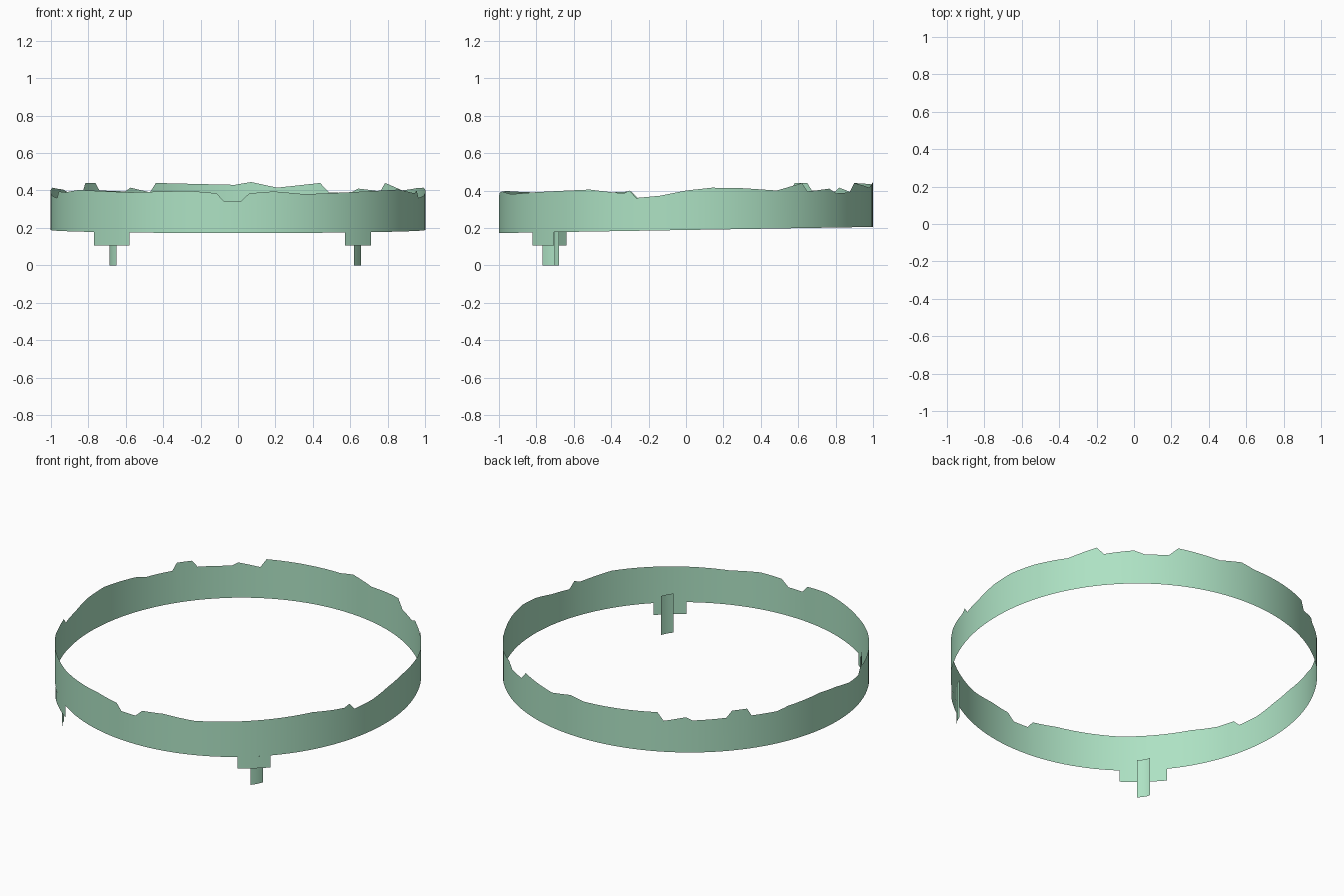
import bpy, bmesh
from math import radians, sin, cos

if "Cube" in bpy.data.objects:
    bpy.data.objects.remove(bpy.data.objects["Cube"])

mat = bpy.data.materials.new("pale_green")
mat.diffuse_color = (0.42, 0.76, 0.55, 1)
mat.use_nodes = True
mat.node_tree.nodes["Principled BSDF"].inputs["Base Color"].default_value = mat.diffuse_color


def wall(name, columns, closed=False):
    """Thin upright sheet: columns of (x, y, z_bottom, z_top)."""
    bm = bmesh.new()
    cols = [(bm.verts.new((x, y, b)), bm.verts.new((x, y, t))) for x, y, b, t in columns]
    n = len(cols)
    for i in range(n if closed else n - 1):
        (b0, t0), (b1, t1) = cols[i], cols[(i + 1) % n]
        bm.faces.new((b0, b1, t1, t0))
    mesh = bpy.data.meshes.new(name)
    bm.to_mesh(mesh)
    bm.free()
    mesh.materials.append(mat)
    for p in mesh.polygons:
        p.use_smooth = True
    ob = bpy.data.objects.new(name, mesh)
    bpy.context.collection.objects.link(ob)
    return ob


def floor_z(y):
    return 0.189 + 0.0165 * y


# Ragged upper rim: (angle, height), counter-clockwise from the right
RIM = [(0, .40), (8, .415), (17, .413), (29, .40), (38.3, .44), (40.5, .395), (50, .41),
       (53.5, .385), (61, .39), (64, .44), (78, .415), (86, .445), (91, .43), (116, .44),
       (118, .39), (125, .415), (127, .395), (137.7, .40), (139.6, .44), (144.5, .44),
       (146, .395), (155, .39), (159, .405), (172, .415), (180, .40), (188, .37),
       (195, .36), (197, .395), (203, .39), (212, .403), (235, .39), (255, .398),
       (263.5, .385), (265.5, .345), (271, .345), (273.5, .385), (281, .395), (291, .38),
       (310, .393), (329, .405), (337, .39), (340.5, .385), (342.5, .40), (344.5, .36),
       (352, .372), (360, .40)]

columns = []
for (a0, z0), (a1, z1) in zip(RIM, RIM[1:]):
    steps = max(1, round((a1 - a0) / 2.5))
    for s in range(steps):
        f = s / steps
        a = radians(a0 + (a1 - a0) * f)
        columns.append((cos(a), sin(a), floor_z(sin(a)), z0 + (z1 - z0) * f))
wall("ring_band", columns, closed=True)

# Two tabs hanging under the front of the band
for name, a0, a1 in (("left_tab", 219.7, 234.6), ("right_tab", 304.8, 315.2)):
    cols = []
    for i in range(7):
        a = radians(a0 + (a1 - a0) * i / 6)
        cols.append((cos(a), sin(a), 0.105, floor_z(sin(a))))
    wall(name, cols)

# Bent clips behind the tabs, reaching the ground
CLIPS = {"left_clip": [(-.685, -.68), (-.68, -.70), (-.665, -.725), (-.648, -.745)],
         "right_clip": [(.62, -.767), (.637, -.745), (.65, -.72), (.657, -.70)]}
for name, path in CLIPS.items():
    wall(name, [(x, y, 0, 0.235) for x, y in path])
